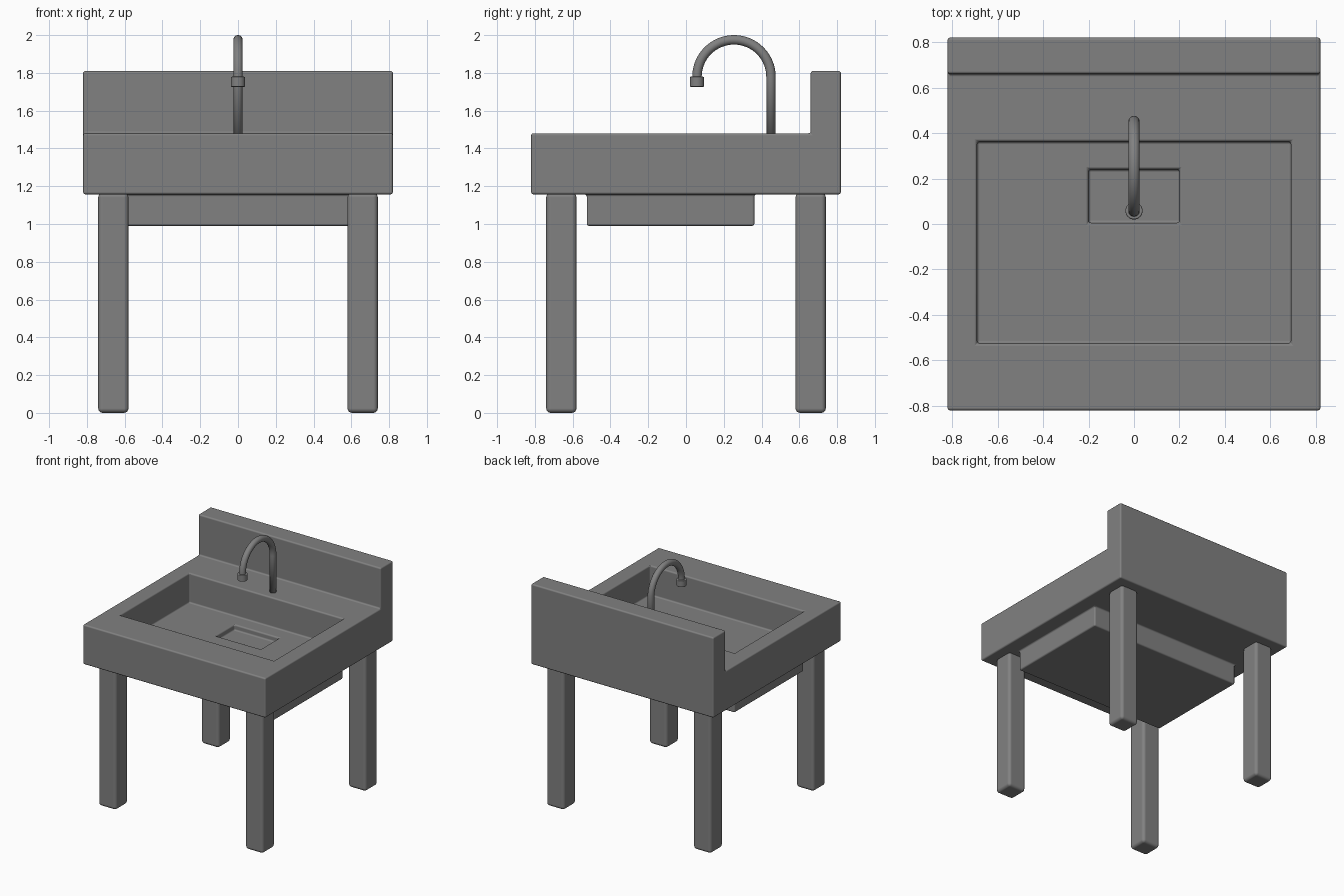
import bpy, bmesh, math
from mathutils import Vector

if "Cube" in bpy.data.objects:
    bpy.data.objects.remove(bpy.data.objects["Cube"])

grey = bpy.data.materials.new("grey metal")
grey.diffuse_color = (0.22, 0.22, 0.22, 1)
grey.use_nodes = True
grey.node_tree.nodes["Principled BSDF"].inputs["Base Color"].default_value = grey.diffuse_color


def finish(name, bm, bevel=0, segments=3):
    bmesh.ops.recalc_face_normals(bm, faces=bm.faces)
    for f in bm.faces:
        f.smooth = True
    me = bpy.data.meshes.new(name)
    bm.to_mesh(me)
    bm.free()
    me.materials.append(grey)
    ob = bpy.data.objects.new(name, me)
    bpy.context.collection.objects.link(ob)
    if bevel:
        m = ob.modifiers.new("rounded edges", 'BEVEL')
        m.width, m.segments = bevel, segments
        m.limit_method, m.angle_limit = 'ANGLE', math.radians(40)
        m.harden_normals = True
    return ob


def blocks(name, xs, ys, zs, solid, bevel):
    """Solid made of grid cells; only the outer faces are kept."""
    nx, ny, nz = len(xs) - 1, len(ys) - 1, len(zs) - 1

    def filled(c):
        i, j, k = c
        if not (0 <= i < nx and 0 <= j < ny and 0 <= k < nz):
            return False
        return solid(*[(a[n] + a[n + 1]) / 2 for a, n in zip((xs, ys, zs), c)])

    bm = bmesh.new()
    cells = [(i, j, k) for i in range(nx) for j in range(ny) for k in range(nz)]
    for c in filter(filled, cells):
        for axis in range(3):
            u, v = (axis + 1) % 3, (axis + 2) % 3
            for side in (0, 1):
                n = list(c)
                n[axis] += 2 * side - 1
                if filled(n):
                    continue
                ring = []
                for du, dv in ((0, 0), (1, 0), (1, 1), (0, 1)):
                    p = list(c)
                    p[axis] += side
                    p[u] += du
                    p[v] += dv
                    ring.append(bm.verts.new((xs[p[0]], ys[p[1]], zs[p[2]])))
                bm.faces.new(ring if side else ring[::-1])
    bmesh.ops.remove_doubles(bm, verts=bm.verts, dist=1e-5)
    return finish(name, bm, bevel)


# sink body: counter, backsplash, basin, drain recess and underside box
def sink_solid(x, y, z):
    in_basin = abs(x) < 0.69 and -0.525 < y < 0.362
    in_drain = abs(x) < 0.2 and 0.005 < y < 0.24
    if z < 1.157:
        return in_basin
    if z > 1.48:
        return y > 0.66
    if in_basin:
        return z < (1.195 if in_drain else 1.24)
    return True


blocks("sink_body",
       [-0.82, -0.69, -0.2, 0.2, 0.69, 0.82],
       [-0.82, -0.525, 0.005, 0.24, 0.362, 0.66, 0.82],
       [0.99, 1.157, 1.195, 1.24, 1.48, 1.81], sink_solid, 0.012)

# four legs
for px, sx in (("left", -1), ("right", 1)):
    for py, sy in (("front", -1), ("back", 1)):
        bm = bmesh.new()
        bmesh.ops.create_cube(bm, size=1)
        for v in bm.verts:
            v.co = Vector((v.co.x * 0.16 + sx * 0.66, v.co.y * 0.16 + sy * 0.66,
                           (v.co.z + 0.5) * 1.165))
        finish(f"{py}_{px}_leg", bm, 0.024, 4)

# gooseneck faucet pipe
R, cy, cz, r = 0.196, 0.254, 1.779, 0.025
path = [Vector((0, cy + R, 1.46))]
path += [Vector((0, cy + R * math.cos(a), cz + R * math.sin(a)))
         for a in (math.pi * i / 32 for i in range(33))]
path.append(Vector((0, cy - R, 1.74)))
bm = bmesh.new()
rings = []
for i, p in enumerate(path):
    t = (path[min(i + 1, len(path) - 1)] - path[max(i - 1, 0)]).normalized()
    side = Vector((1, 0, 0))
    up = t.cross(side)
    rings.append([bm.verts.new(p + r * (math.cos(b) * side + math.sin(b) * up))
                  for b in (math.tau * k / 24 for k in range(24))])
for a, b in zip(rings, rings[1:]):
    for k in range(24):
        bm.faces.new((a[k], a[(k + 1) % 24], b[(k + 1) % 24], b[k]))
bm.faces.new(rings[0])
bm.faces.new(rings[-1])
finish("faucet_pipe", bm)

# faucet nozzle
bm = bmesh.new()
bmesh.ops.create_cone(bm, cap_ends=True, segments=32, radius1=0.038,
                      radius2=0.038, depth=0.054)
bmesh.ops.translate(bm, verts=bm.verts, vec=(0, cy - R, 1.753))
finish("faucet_nozzle", bm, 0.006, 2)
